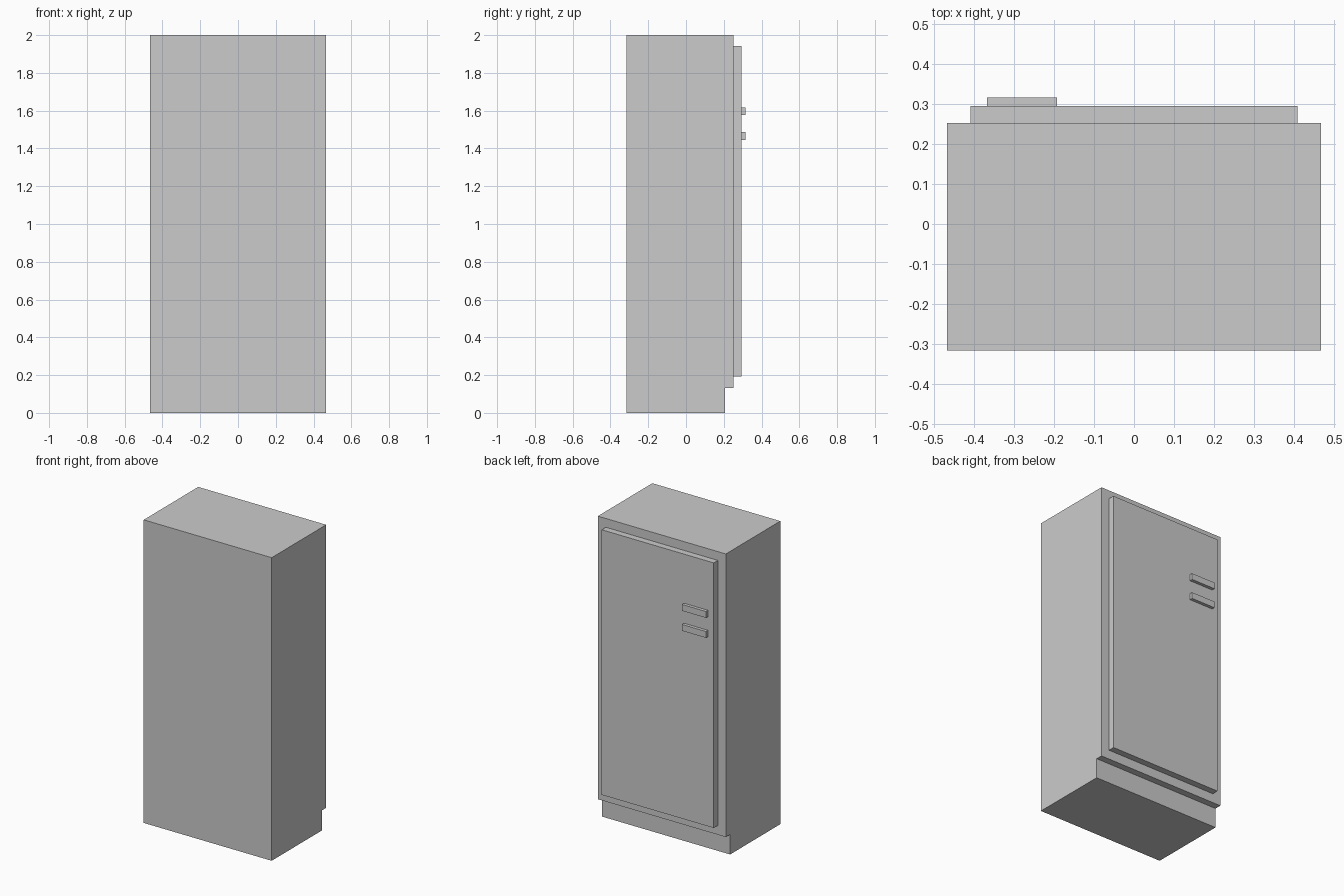
import bpy, bmesh

if "Cube" in bpy.data.objects:
    bpy.data.objects.remove(bpy.data.objects["Cube"])


def box(name, x, y, z):
    """Axis-aligned box from (min, max) ranges."""
    bm = bmesh.new()
    bmesh.ops.create_cube(bm, size=1)
    for v in bm.verts:
        v.co = [r[0] + (c + 0.5) * (r[1] - r[0]) for c, r in zip(v.co, (x, y, z))]
    return finish(name, bm)


def extrude_profile(name, profile, half_width):
    """Extrude a (y, z) side profile across x."""
    bm = bmesh.new()
    face = bm.faces.new([bm.verts.new((-half_width, y, z)) for y, z in profile])
    ext = bmesh.ops.extrude_face_region(bm, geom=[face])
    moved = [g for g in ext["geom"] if isinstance(g, bmesh.types.BMVert)]
    bmesh.ops.translate(bm, verts=moved, vec=(2 * half_width, 0, 0))
    bmesh.ops.recalc_face_normals(bm, faces=bm.faces)
    return finish(name, bm)


def finish(name, bm):
    mesh = bpy.data.meshes.new(name)
    bm.to_mesh(mesh)
    bm.free()
    obj = bpy.data.objects.new(name, mesh)
    bpy.context.collection.objects.link(obj)
    return obj


BACK, FRAME, TOE = -0.316, 0.252, 0.207
DOOR, GRIP = 0.295, 0.316

# Cabinet body with recessed toe kick
extrude_profile("cabinet_body", [
    (BACK, 0), (TOE, 0), (TOE, 0.132), (FRAME, 0.132), (FRAME, 2), (BACK, 2),
], 0.467)

# Raised door panel
box("door", (-0.409, 0.409), (FRAME, DOOR), (0.193, 1.942))

# Pair of horizontal handles
for name, z in (("upper_handle", 1.597), ("lower_handle", 1.465)):
    box(name, (-0.367, -0.192), (DOOR, GRIP), (z - 0.021, z + 0.021))
